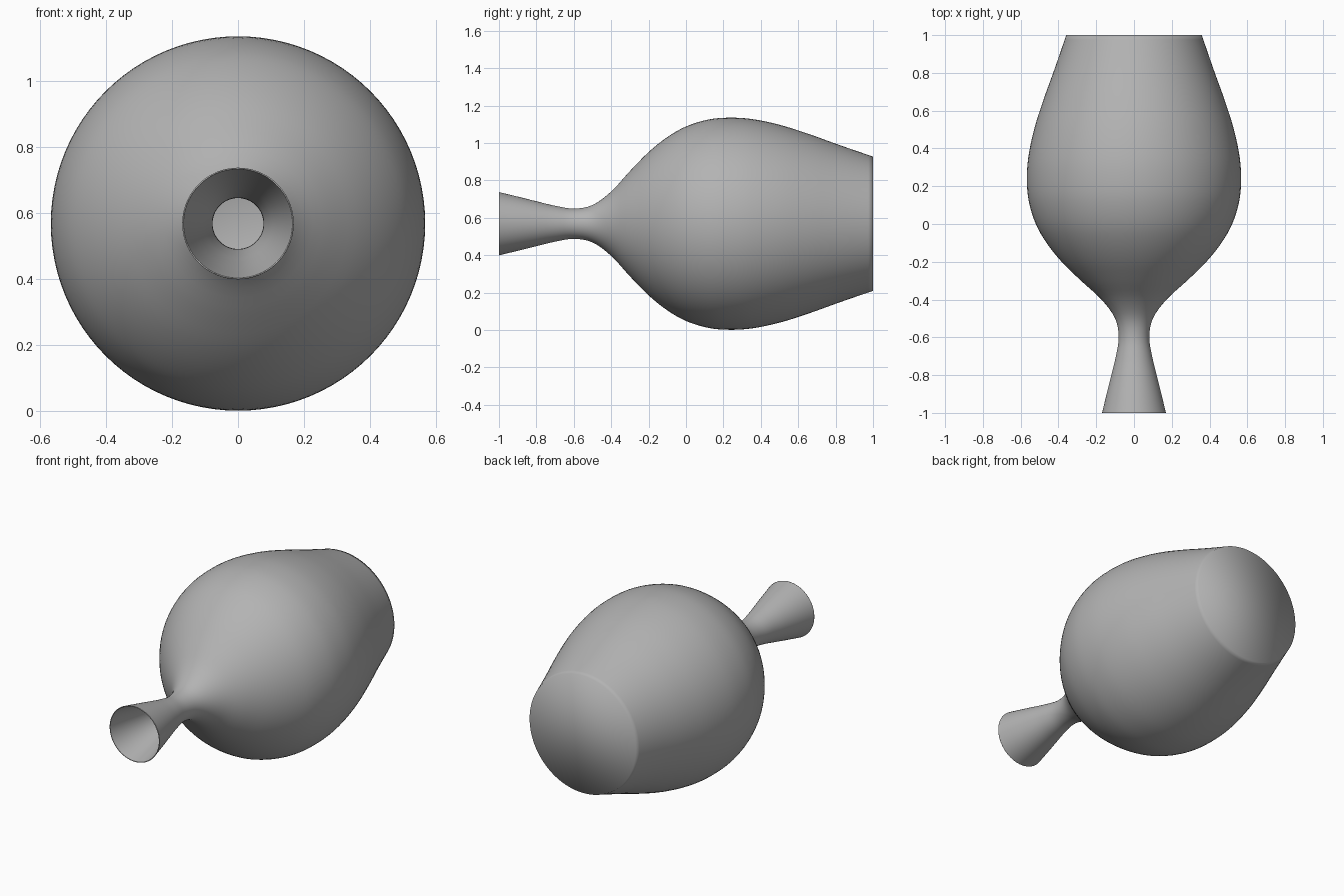
import bpy, bmesh
from math import sin, cos, tau

if "Cube" in bpy.data.objects:
    bpy.data.objects.remove(bpy.data.objects["Cube"])

AXIS_Z = 0.568
SIDES = 96

# Outline of the vase: (position along y, radius), mouth to base
profile = [(-1.0, .169), (-.99, .1665), (-.9, .145), (-.8, .120), (-.7, .096), (-.6, .081),
           (-.5, .100), (-.4, .172), (-.3, .281), (-.2, .383), (-.1, .463),
           (0, .520), (.12, .557), (.23, .567), (.35, .560), (.5, .529),
           (.65, .482), (.8, .428), (.9, .393), (1.0, .359)]


def smooth_outline(pts, steps):
    """Cubic interpolation through the outline points."""
    def slope(i):
        a, b = pts[max(i - 1, 0)], pts[min(i + 1, len(pts) - 1)]
        return (b[1] - a[1]) / (b[0] - a[0])
    out = []
    for i in range(len(pts) - 1):
        (y0, r0), (y1, r1) = pts[i], pts[i + 1]
        h, m0, m1 = y1 - y0, slope(i), slope(i + 1)
        for k in range(steps):
            t = k / steps
            r = ((2*t**3 - 3*t**2 + 1) * r0 + (t**3 - 2*t**2 + t) * h * m0
                 + (3*t**2 - 2*t**3) * r1 + (t**3 - t**2) * h * m1)
            out.append((y0 + h * t, r))
    return out + [pts[-1]]


# Thin-walled body of revolution lying along y, open at the mouth
bm = bmesh.new()
rings = [[bm.verts.new((r * cos(tau * j / SIDES), y, AXIS_Z + r * sin(tau * j / SIDES)))
          for j in range(SIDES)] for y, r in smooth_outline(profile, 4)]
for a, b in zip(rings, rings[1:]):
    for j in range(SIDES):
        k = (j + 1) % SIDES
        bm.faces.new((a[j], a[k], b[k], b[j]))

# Flat base closing the back end
bm.faces.new(rings[-1])
bmesh.ops.recalc_face_normals(bm, faces=bm.faces)
base = max(bm.faces, key=lambda f: len(f.verts))
base.normal_update()
if base.normal.y < 0:
    bmesh.ops.reverse_faces(bm, faces=bm.faces)
for f in bm.faces:
    f.smooth = True

mesh = bpy.data.meshes.new("vase")
bm.to_mesh(mesh)
bm.free()
vase = bpy.data.objects.new("vase", mesh)
bpy.context.collection.objects.link(vase)

# Thin wall with a softly shaded lip
wall = vase.modifiers.new("wall", 'SOLIDIFY')
wall.thickness = 0.004
wall.offset = -1

# Dark grey glaze
glaze = bpy.data.materials.new("dark_grey")
glaze.diffuse_color = (.45, .45, .45, 1)
glaze.use_nodes = True
glaze.node_tree.nodes["Principled BSDF"].inputs["Base Color"].default_value = glaze.diffuse_color
mesh.materials.append(glaze)
